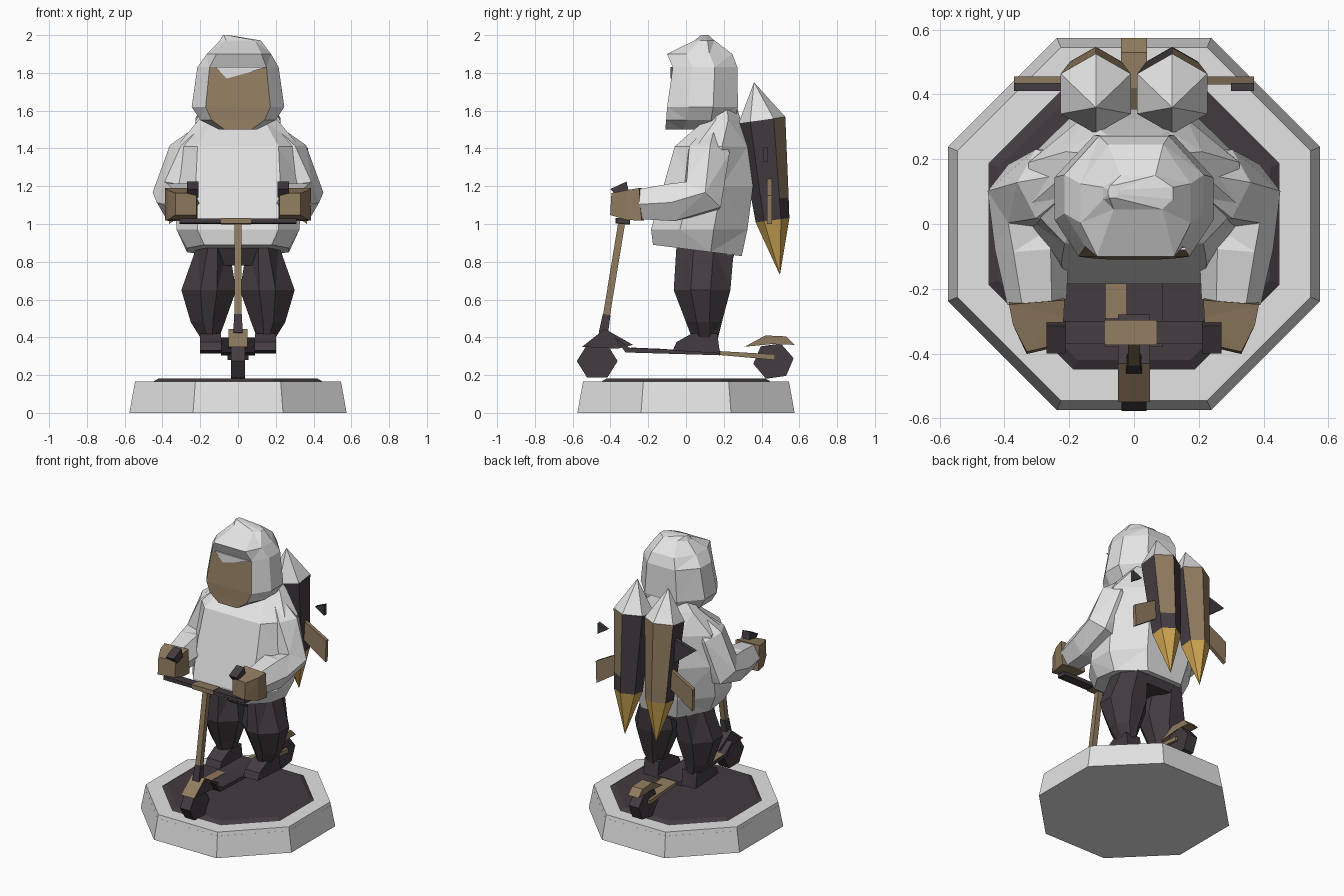
import bpy, bmesh, math
from mathutils import Vector

if "Cube" in bpy.data.objects:
    bpy.data.objects.remove(bpy.data.objects["Cube"], do_unlink=True)


def colour(name, rgb):
    m = bpy.data.materials.new(name)
    m.use_nodes = True
    m.diffuse_color = (*rgb, 1)
    bsdf = next(n for n in m.node_tree.nodes if n.type == 'BSDF_PRINCIPLED')
    bsdf.inputs["Base Color"].default_value = (*rgb, 1)
    bsdf.inputs["Roughness"].default_value = 0.8
    return m


WHITE = colour("off white", (0.77, 0.77, 0.77))
DARK = colour("dark plum", (0.056, 0.044, 0.052))
BROWN = colour("tan brown", (0.28, 0.2, 0.115))
GOLD = colour("gold", (0.62, 0.38, 0.085))


def finish(name, rings, mats, rule=None, triangulate=False):
    """Skin equal rings of points, cap both ends and colour faces by rule."""
    bm = bmesh.new()
    loops = [[bm.verts.new(p) for p in ring] for ring in rings]
    n = len(loops[0])
    for a, b in zip(loops, loops[1:]):
        for i in range(n):
            j = (i + 1) % n
            bm.faces.new((a[i], a[j], b[j], b[i]))
    bm.faces.new(loops[0])
    bm.faces.new(loops[-1])
    bmesh.ops.remove_doubles(bm, verts=bm.verts, dist=0.0005)
    if triangulate:
        bmesh.ops.triangulate(bm, faces=bm.faces, quad_method='SHORT_EDGE')
    bmesh.ops.recalc_face_normals(bm, faces=bm.faces)
    bm.normal_update()
    if rule:
        for f in bm.faces:
            f.material_index = rule(f.calc_center_median(), f.normal)
    me = bpy.data.meshes.new(name)
    bm.to_mesh(me)
    bm.free()
    for m in mats:
        me.materials.append(m)
    ob = bpy.data.objects.new(name, me)
    bpy.context.collection.objects.link(ob)
    return ob


def loft(name, levels, front, back, mats, rule=None, slant=0, side=1):
    """Stack chamfered sections given as (z, x0, x1, y0, y1)."""
    shape = [(-front, -1), (front, -1), (1, -.4), (1, .3),
             (back, 1), (-back, 1), (-1, .3), (-1, -.4)]
    rings = []
    for k, (z, x0, x1, y0, y1) in enumerate(levels):
        drop = slant if k == 0 else 0
        rings.append([(side * ((x0 + x1) / 2 + u * (x1 - x0) / 2),
                       (y0 + y1) / 2 + v * (y1 - y0) / 2, z - drop * v)
                      for u, v in shape])
    return finish(name, rings, mats, rule, True)


def tube(name, path, radii, n, mats, rule=None, phase=0.0, tri=False):
    """Sweep an n-sided section of changing radius along a path."""
    pts = [Vector(p) for p in path]
    rings = []
    for i, p in enumerate(pts):
        t = (pts[min(i + 1, len(pts) - 1)] - pts[max(i - 1, 0)]).normalized()
        u = Vector((1, 0, 0))
        u = (u - t * t.dot(u)).normalized()
        v = t.cross(u)
        angles = [phase + math.tau * k / n for k in range(n)]
        rings.append([p + radii[i] * (u * math.cos(a) + v * math.sin(a)) for a in angles])
    return finish(name, rings, mats, rule, tri)


def slab(name, outline, axis, lo, hi, mats, rule=None):
    """Extrude an outline along x (points are y, z) or y (points are x, z)."""
    if axis == 'x':
        rings = [[(d, a, b) for a, b in outline] for d in (lo, hi)]
    else:
        rings = [[(a, d, b) for a, b in outline] for d in (lo, hi)]
    return finish(name, rings, mats, rule)


# Octagonal plinth with a raised dark top
def octagon(name, steps, mat):
    tube(name, [(0, 0, z) for z, _ in steps],
         [r / math.cos(math.pi / 8) for _, r in steps], 8, [mat], phase=math.pi / 8)


octagon("plinth", [(0, .575), (.14, .55)], WHITE)
octagon("plinth_rim", [(.138, .55), (.165, .545)], WHITE)
octagon("plinth_top", [(.15, .45), (.165, .45), (.182, .42)], DARK)

# Scooter
for name, y, turn in (("front_wheel", -.47, 0), ("rear_wheel", .463, .15)):
    hexagon = [(y + .108 * math.cos(turn + k * math.pi / 3),
                .274 + .1 * math.sin(turn + k * math.pi / 3)) for k in range(6)]
    slab(name, hexagon, 'x', -.038, .038, [DARK])
slab("deck", [(-.38, .4), (-.3, .345), (-.08, .335), (.18, .33), (.18, .305), (-.32, .32)],
     'x', -.09, .09, [DARK, BROWN], lambda c, n: 1 if n.y < -.9 else 0)
slab("deck_tan_panel", [(-.29, .346), (-.1, .338), (-.1, .333), (-.29, .341)],
     'x', -.088, -.025, [BROWN])
slab("deck_tail", [(.16, .328), (.47, .31), (.47, .28), (.16, .308)], 'x', -.055, .055, [BROWN])
slab("front_fender", [(-.55, .35), (-.43, .445), (-.28, .36), (-.36, .34)], 'x', -.05, .05,
     [DARK, BROWN], lambda c, n: 1 if n.y < -.3 and n.z > .3 else 0)
slab("rear_fender", [(.31, .35), (.42, .41), (.53, .405), (.575, .36), (.46, .365)],
     'x', -.04, .04, [BROWN])
tube("steering_column", [(0, -.44, .4), (0, -.34, 1.01)], [.026, .026], 4, [BROWN],
     phase=math.pi / 4)
tube("column_sleeve", [(0, -.438, .42), (0, -.42, .52)], [.035, .029], 4, [DARK],
     phase=math.pi / 4)
slab("handlebar", [(-.37, 1.005), (-.3, 1.0), (-.3, 1.025), (-.37, 1.03)], 'x', -.31, .31, [DARK])
slab("handlebar_clamp", [(-.373, 1.002), (-.297, .997), (-.297, 1.028), (-.373, 1.033)],
     'x', -.09, .07, [BROWN])

# Hooded top
loft("torso", [(.86, -.27, .27, -.175, .295), (.97, -.325, .325, -.185, .325),
               (1.2, -.34, .34, -.12, .355), (1.41, -.325, .325, -.06, .325),
               (1.55, -.21, .21, .1, .29), (1.62, -.15, .15, .12, .27)],
     .66, .5, [WHITE], slant=.03)
loft("hips", [(.78, -.17, .17, .0, .24), (.9, -.22, .22, -.06, .27)], .6, .6, [DARK])


# Hood with the face set below the brim
def face_area(c, n):
    front = c.y < -.035 and c.z < 1.83 and n.z > -.75
    return 1 if front and (abs(n.x) < .5 or (c.x > 0 and c.z > 1.7)) else 0


loft("hood_and_face",
     [(1.5, -.1, .1, -.11, .2), (1.55, -.2, .2, -.105, .26),
      (1.62, -.245, .245, -.1, .275), (1.83, -.215, .215, -.07, .272),
      (1.9, -.165, .175, -.1, .245), (1.972, -.095, .12, .045, .15),
      (2.0, -.08, -.05, .08, .12)],
     .7, .5, [WHITE, BROWN], face_area)
slab("brim_peak", [(-.12, 1.832), (-.06, 1.77), (.16, 1.832)], 'y', -.081, -.072, [WHITE])

# Legs, shoes, arms and hands
for side, label in ((1, "left"), (-1, "right")):
    loft(label + "_leg",
         [(.4, .1, .2, .03, .17), (.48, .07, .25, .0, .19), (.65, .01, .3, -.065, .235),
          (.89, .05, .215, -.05, .255)], .3, .4, [DARK], side=side)
    slab(label + "_shoe", [(-.07, .33), (-.05, .375), (.03, .42), (.165, .42), (.18, .315)],
         'x', side * .09, side * .2, [DARK])
    tube(label + "_arm",
         [(side * .19, .14, 1.46), (side * .245, .12, 1.37), (side * .325, .085, 1.145),
          (side * .315, -.07, 1.115), (side * .3, -.24, 1.105)],
         [.07, .125, .13, .115, .092], 6, [WHITE], tri=True)
    tube(label + "_hand",
         [(side * .3, -.235, 1.105), (side * .295, -.3, 1.1), (side * .275, -.385, 1.105)],
         [.122, .112, .082], 4, [BROWN], phase=math.pi / 4, tri=True)
    slab(label + "_grip", [(-.4, 1.185), (-.315, 1.225), (-.3, 1.16), (-.36, 1.14)],
         'x', side * .21, side * .27, [DARK])

    # Rocket pack: white nose, dark and tan casing, gold tail
    def casing(c, n, side=side):
        if c.z > 1.57:
            return 0
        if c.z < 1.0:
            return 3
        panel = side < 0 or (n.x > .2 and c.z > 1.15)
        return 2 if n.y > .3 and abs(n.x) > .2 and panel else 1

    x = side * .118
    tube(label + "_rocket",
         [(x, .36, 1.75), (x, .402, 1.55), (x, .446, 1.13), (x, .458, 1.02), (x, .497, .73)],
         [0, .125, .098, .09, 0], 6, [WHITE, DARK, BROWN, GOLD], casing, phase=math.pi / 2)
    slab(label + "_lower_fin",
         [(side * .17, 1.26), (side * .37, 1.15), (side * .365, 1.0), (side * .17, 1.13)],
         'y', .43, .455, [BROWN])

# Upper fins: a whole one on the right, only a loose tip on the left
slab("right_upper_fin", [(-.17, 1.465), (-.37, 1.405), (-.17, 1.25)], 'y', .41, .435, [DARK])
slab("left_fin_tip", [(.3, 1.375), (.37, 1.405), (.37, 1.33)], 'y', .41, .435, [DARK])
